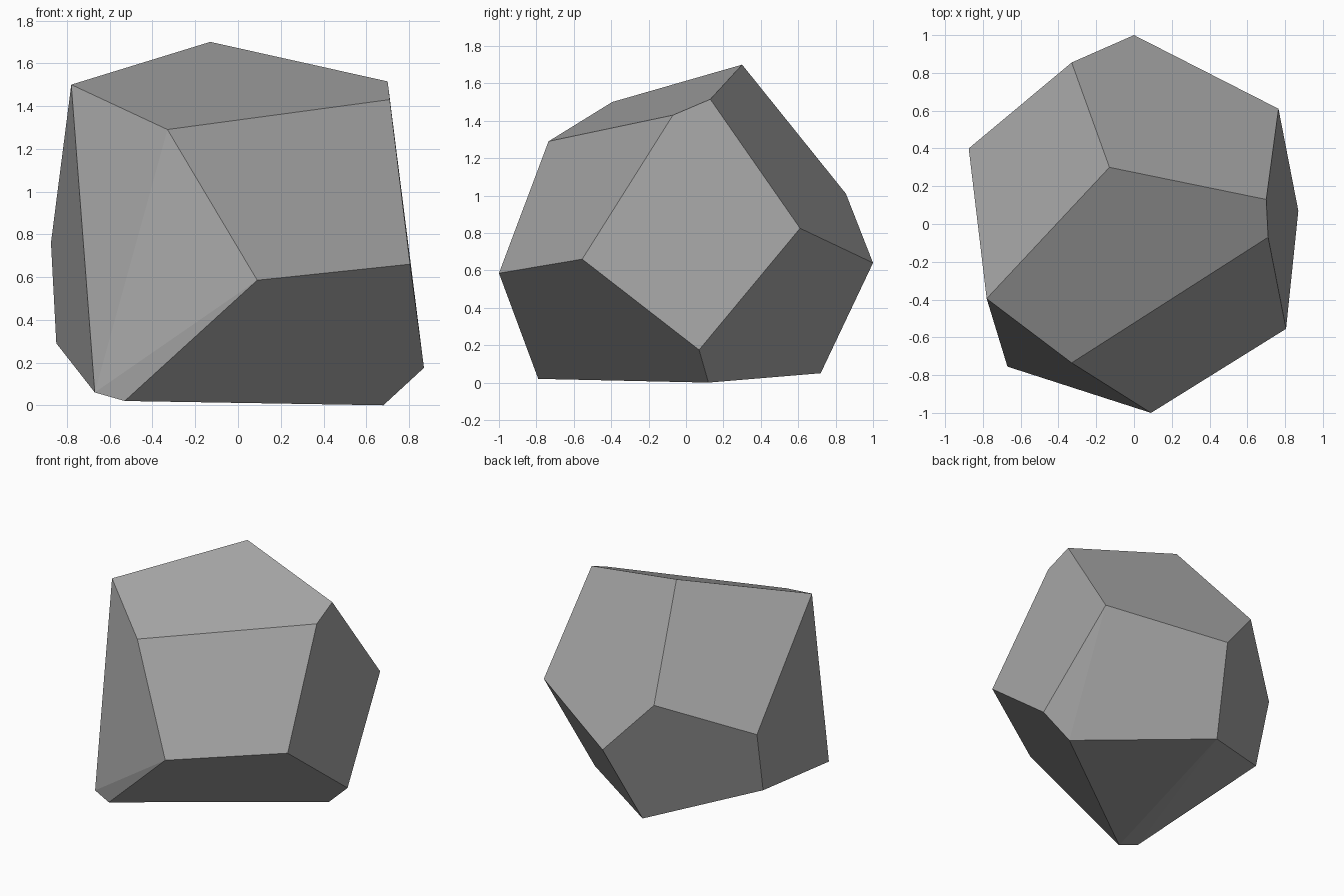
import bpy
import bmesh
import math

default_cube = bpy.data.objects.get("Cube")
if default_cube:
    bpy.data.objects.remove(default_cube, do_unlink=True)


def flat_material(name, colour):
    material = bpy.data.materials.new(name)
    material.use_nodes = True
    material.diffuse_color = colour
    shader = next(n for n in material.node_tree.nodes if n.type == "BSDF_PRINCIPLED")
    shader.inputs["Base Color"].default_value = colour
    shader.inputs["Roughness"].default_value = 0.9
    return material


def hull_object(name, corners, material, merge_angle):
    """Wrap corner points in a convex skin and merge nearly flat facets."""
    bm = bmesh.new()
    for corner in corners:
        bm.verts.new(corner)
    bmesh.ops.convex_hull(bm, input=bm.verts[:])
    bmesh.ops.dissolve_limit(bm, angle_limit=merge_angle,
                             verts=bm.verts[:], edges=bm.edges[:])
    bmesh.ops.recalc_face_normals(bm, faces=bm.faces[:])
    mesh = bpy.data.meshes.new(name)
    bm.to_mesh(mesh)
    bm.free()
    mesh.materials.append(material)
    mesh.shade_flat()
    obj = bpy.data.objects.new(name, mesh)
    bpy.context.collection.objects.link(obj)
    return obj


# Corners of the boulder: crown, shoulders, waist and foot
crown = [(-.13, .3, 1.7), (.7, .13, 1.515), (.71, -.07, 1.43),
         (-.33, -.735, 1.29), (-.78, -.395, 1.5)]
shoulders = [(-.33, .855, 1.01), (-.875, .4, .76), (.765, .61, .825)]
waist = [(0, 1, .64), (.805, -.555, .66), (.09, -1, .585)]
foot = [(.87, .07, .175), (.68, .12, 0), (-.14, .72, .05),
        (-.85, .29, .29), (-.67, -.755, .06), (-.53, -.79, .02)]

stone = flat_material("stone grey", (.37, .37, .37, 1))
hull_object("boulder", crown + shoulders + waist + foot, stone, math.radians(3))
